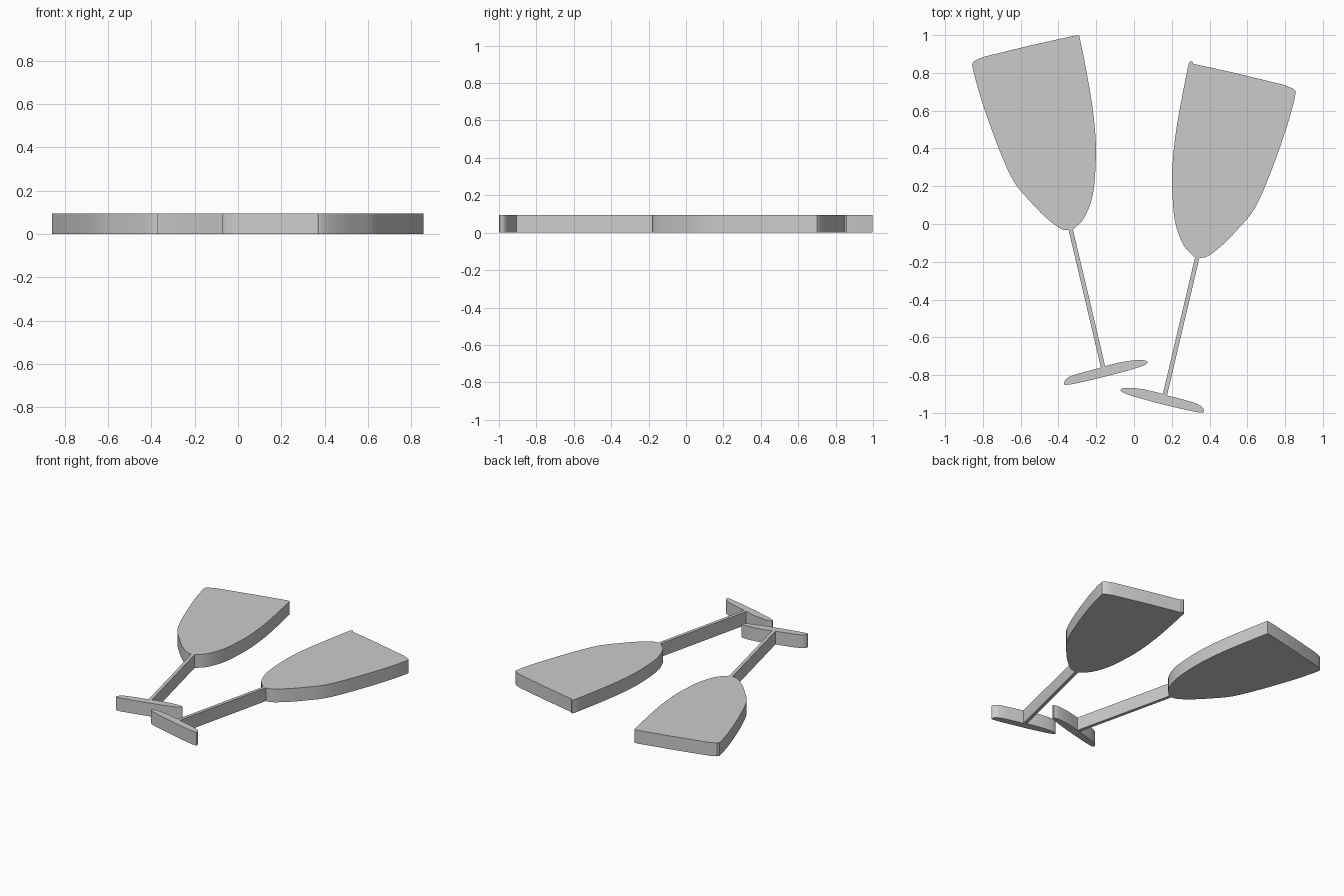
import bpy, bmesh, math
from mathutils import Vector

if "Cube" in bpy.data.objects:
    bpy.data.objects.remove(bpy.data.objects["Cube"])

THICK = 0.095


def smooth(pts, steps=3):
    """Catmull-Rom curve through the points, end points kept."""
    p = [Vector(q) for q in pts]
    p = [2 * p[0] - p[1]] + p + [2 * p[-1] - p[-2]]
    out = []
    for a, b, c, d in zip(p, p[1:], p[2:], p[3:]):
        for i in range(steps):
            t = i / steps
            out.append(0.5 * (2 * b + (c - a) * t + (2 * a - 5 * b + 4 * c - d) * t * t
                              + (3 * b - a - 3 * c + d) * t ** 3))
    return out + [p[-2]]


# Half outlines of the tilted glass, going clockwise from the rim
rim = [(-0.858, 0.845), (-0.848, 0.862), (-0.80, 0.884), (-0.55, 0.945), (-0.31, 0.998)]
rim_notched = [(-0.857, 0.848), (-0.845, 0.862), (-0.80, 0.882), (-0.55, 0.943),
               (-0.315, 0.995), (-0.308, 1.008), (-0.298, 1.008)]
bowl_inner = [(-0.29, 0.998), (-0.26, 0.85), (-0.222, 0.635), (-0.203, 0.45), (-0.203, 0.32),
              (-0.217, 0.16), (-0.262, 0.035), (-0.323, -0.03)]
foot = [(-0.153, -0.752), (-0.05, -0.728), (0.04, -0.72), (0.072, -0.732), (0.03, -0.757),
        (-0.153, -0.808), (-0.34, -0.85), (-0.37, -0.842), (-0.335, -0.805), (-0.175, -0.76)]
bowl_outer = [(-0.346, -0.033), (-0.39, -0.024), (-0.47, 0.037), (-0.55, 0.12), (-0.638, 0.227),
              (-0.72, 0.41), (-0.804, 0.645), (-0.847, 0.794)]


def glass(name, rim_pts, side=1, drop=0.0):
    """Flat glass silhouette; the straight gaps between curves form the stem."""
    outline = [Vector(p) for p in rim_pts] + smooth(bowl_inner) + smooth(foot) + smooth(bowl_outer)
    bm = bmesh.new()
    face = bm.faces.new([bm.verts.new((side * p.x, p.y - drop, 0)) for p in outline])
    ext = bmesh.ops.extrude_face_region(bm, geom=[face], use_keep_orig=True)
    top = [v for v in ext["geom"] if isinstance(v, bmesh.types.BMVert)]
    bmesh.ops.translate(bm, verts=top, vec=(0, 0, THICK))
    bmesh.ops.recalc_face_normals(bm, faces=bm.faces[:])
    mesh = bpy.data.meshes.new(name)
    bm.to_mesh(mesh)
    bm.free()
    obj = bpy.data.objects.new(name, mesh)
    bpy.context.collection.objects.link(obj)
    bpy.ops.object.select_all(action='DESELECT')
    obj.select_set(True)
    bpy.context.view_layer.objects.active = obj
    bpy.ops.object.shade_smooth_by_angle(angle=math.radians(30))


# Left glass, and the mirrored right glass set lower with a chip at its rim
glass("left_glass", rim)
glass("right_glass", rim_notched, side=-1, drop=0.147)
